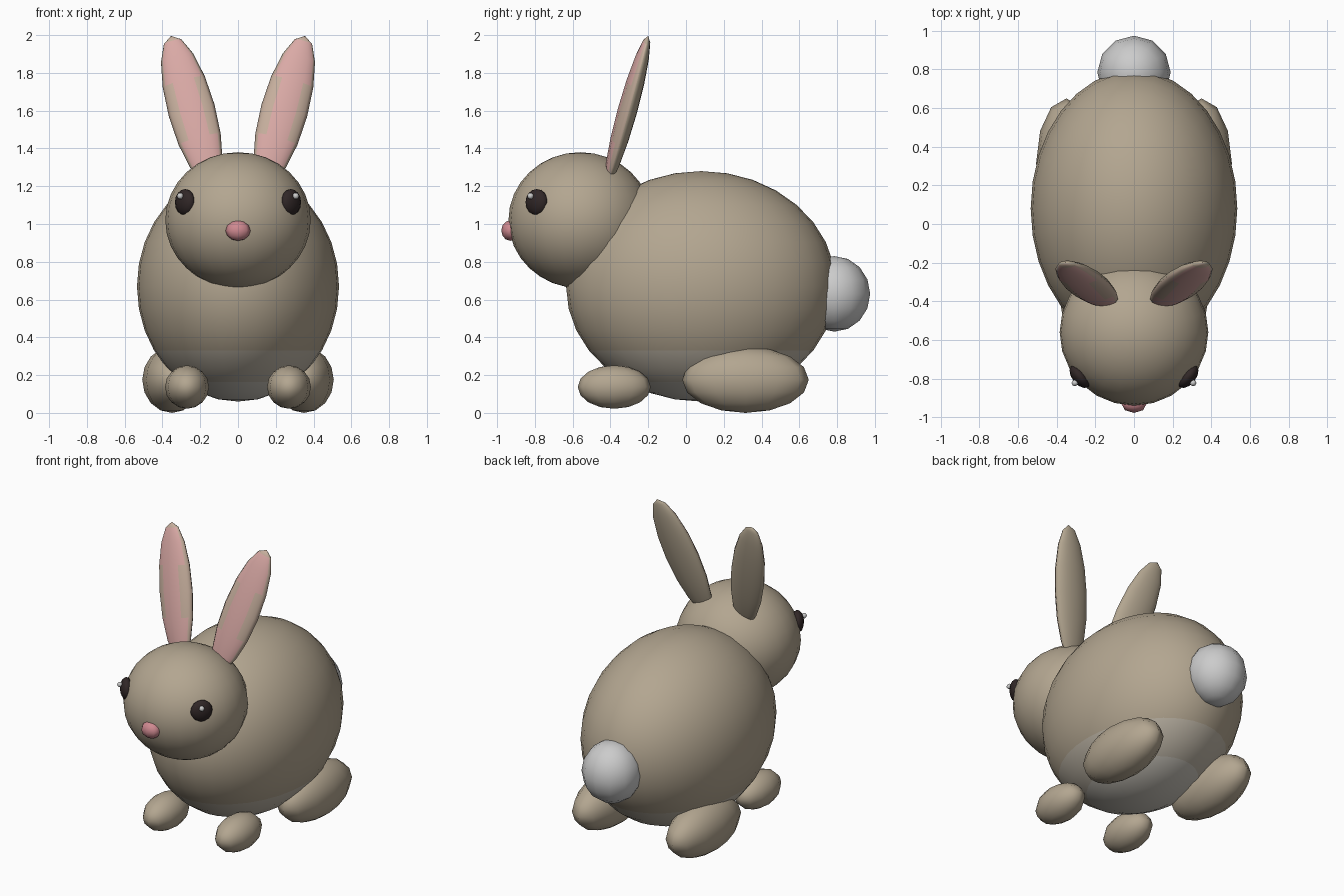
import bpy
from math import radians, atan2

if "Cube" in bpy.data.objects:
    bpy.data.objects.remove(bpy.data.objects["Cube"])


def material(name, rgb):
    m = bpy.data.materials.new(name)
    m.diffuse_color = (*rgb, 1)
    m.use_nodes = True
    m.node_tree.nodes["Principled BSDF"].inputs["Base Color"].default_value = m.diffuse_color
    return m


FUR = material("fur", (0.45, 0.38, 0.28))
FUR_PALE = material("fur_pale", (0.51, 0.46, 0.38))
BELLY = material("belly", (0.59, 0.56, 0.50))
PINK = material("ear_pink", (0.70, 0.40, 0.38))
PINK_EDGE = material("ear_edge", (0.57, 0.43, 0.34))
NOSE = material("nose_pink", (0.62, 0.25, 0.28))
BLACK = material("eye_black", (0.03, 0.02, 0.02))
WHITE = material("white", (0.85, 0.85, 0.85))


def ellipsoid(name, loc, radii, mats, rot=(0, 0, 0), seg=12, rings=8, pick=None):
    """Smooth ellipsoid; pick(unit point) chooses a material slot per face."""
    bpy.ops.mesh.primitive_uv_sphere_add(segments=seg, ring_count=rings, radius=1,
                                         location=loc, rotation=rot)
    ob = bpy.context.object
    ob.name = name
    ob.scale = radii
    for m in mats:
        ob.data.materials.append(m)
    for p in ob.data.polygons:
        p.use_smooth = True
        if pick:
            p.material_index = pick(p.center)
    return ob


# Body with a paler belly, and head
ellipsoid("body", (0, 0.08, 0.67), (0.535, 0.715, 0.61), [FUR, FUR_PALE, BELLY],
          seg=32, rings=16,
          pick=lambda c: 2 if c.z < -0.8 else 1 if c.z < -0.5 else 0)
ellipsoid("head", (0, -0.56, 1.02), (0.385, 0.38, 0.36), [FUR], seg=24, rings=16)

# Nose and tail
ellipsoid("nose", (0, -0.93, 0.965), (0.066, 0.048, 0.054), [NOSE], seg=8, rings=6)
ellipsoid("tail", (0, 0.785, 0.63), (0.19, 0.19, 0.2), [WHITE])

# Paired parts
for side, s in (("right", 1), ("left", -1)):
    ellipsoid("ear_" + side, (s * 0.245, -0.31, 1.6), (0.125, 0.052, 0.425),
              [FUR, PINK_EDGE, PINK], (radians(-15), s * radians(15.5), 0),
              pick=lambda c: 2 if c.y < -0.35 and abs(c.x) < 0.6
              else 1 if c.y < -0.1 else 0)
    ellipsoid("eye_" + side, (s * 0.28, -0.79, 1.115), (0.04, 0.07, 0.07), [BLACK],
              (0, 0, s * atan2(-0.63, 0.77)))
    ellipsoid("eye_glint_" + side, (s * 0.306, -0.823, 1.148), (0.017,) * 3, [WHITE],
              seg=8, rings=6)
    ellipsoid("front_paw_" + side, (s * 0.27, -0.38, 0.137), (0.116, 0.193, 0.115), [FUR])
    ellipsoid("hind_foot_" + side, (s * 0.35, 0.315, 0.175), (0.157, 0.335, 0.175), [FUR])
